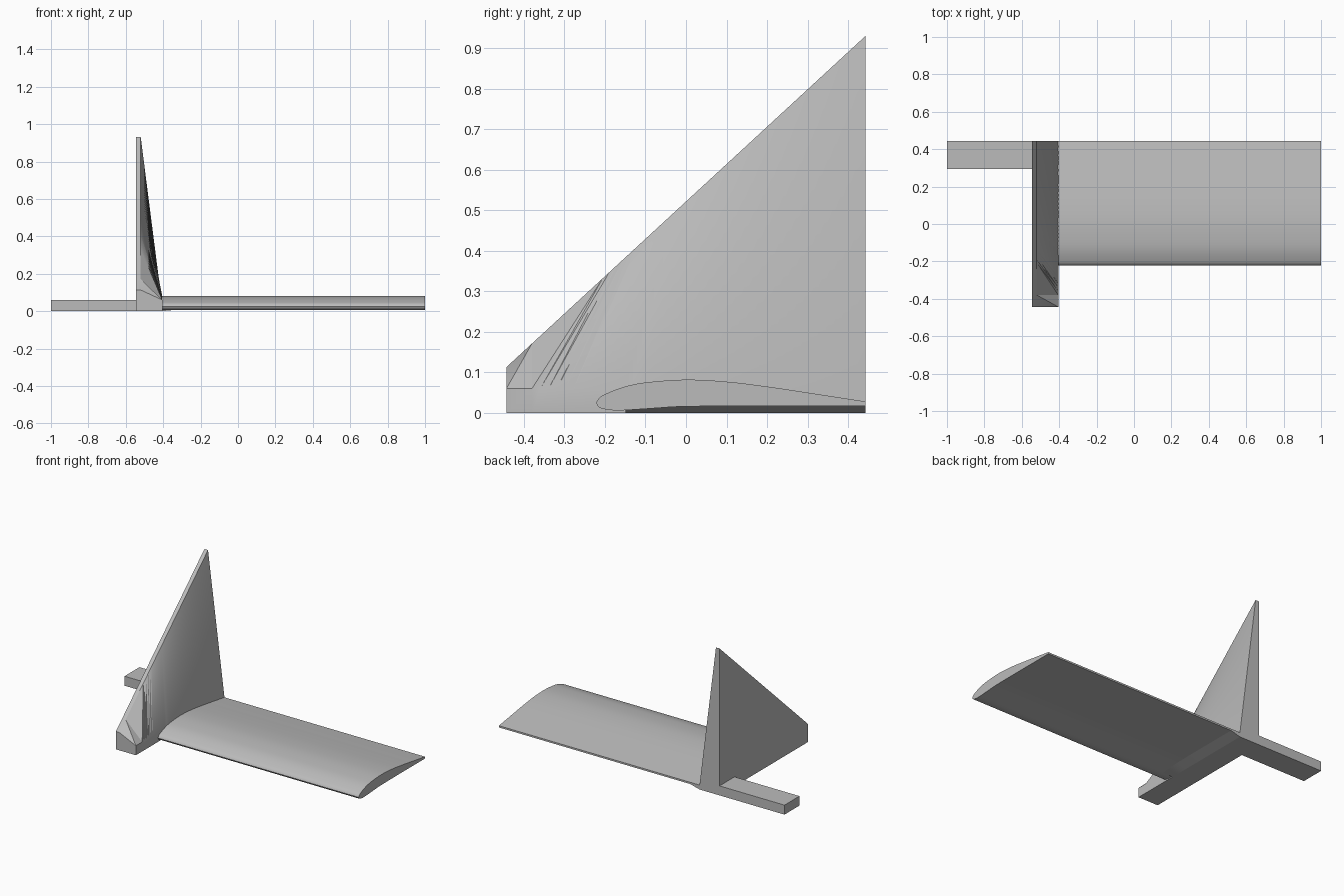
import bpy, bmesh, math

cube = bpy.data.objects.get("Cube")
if cube:
    bpy.data.objects.remove(cube, do_unlink=True)

grey = bpy.data.materials.new("plain grey")
grey.use_nodes = True
COLOUR = (0.5, 0.5, 0.5, 1)
grey.diffuse_color = COLOUR
grey.node_tree.nodes["Principled BSDF"].inputs["Base Color"].default_value = COLOUR

# Shared limits
X_OUT, X_RIDGE, X_ROOT = -0.545, -0.52, -0.405
FRONT, BACK, NOSE, STEP = -0.443, 0.443, -0.222, -0.38


def interp(points, y):
    """Smooth interpolation through a short profile."""
    n = len(points)
    for i in range(n - 1):
        (y0, z0), (y1, z1) = points[i], points[i + 1]
        if y <= y1 or i == n - 2:
            pa, pb = points[max(i - 1, 0)], points[min(i + 2, n - 1)]
            m0 = (z1 - pa[1]) / (y1 - pa[0])
            m1 = (pb[1] - z0) / (pb[0] - y0)
            h = y1 - y0
            t = min(max((y - y0) / h, 0), 1)
            return ((2*t**3 - 3*t*t + 1) * z0 + (t**3 - 2*t*t + t) * h * m0
                    + (3*t*t - 2*t**3) * z1 + (t**3 - t*t) * h * m1)


UPPER = [(NOSE, 0.025), (-0.215, 0.036), (-0.2, 0.046), (-0.15, 0.065), (-0.1, 0.075),
         (0, 0.082), (0.1, 0.077), (0.2, 0.065), (0.3, 0.05), (BACK, 0.028)]
LOWER = [(NOSE, 0.025), (-0.215, 0.014), (-0.2, 0.009), (-0.17, 0.006),
         (-0.1, 0.01), (0, 0.016), (BACK, 0.017)]


def ridge(y):
    return 0.113 + (y - FRONT) * (0.93 - 0.113) / (BACK - FRONT)


def finish(name, bm):
    bmesh.ops.remove_doubles(bm, verts=bm.verts, dist=1e-5)
    bmesh.ops.recalc_face_normals(bm, faces=bm.faces)
    mesh = bpy.data.meshes.new(name)
    bm.to_mesh(mesh)
    bm.free()
    mesh.materials.append(grey)
    obj = bpy.data.objects.new(name, mesh)
    bpy.context.collection.objects.link(obj)
    bpy.ops.object.select_all(action="DESELECT")
    obj.select_set(True)
    bpy.context.view_layer.objects.active = obj
    bpy.ops.object.shade_smooth_by_angle(angle=math.radians(25))


def loft(name, sections, split=None):
    """Skin closed sections; the strip numbered split is made of triangles."""
    bm = bmesh.new()
    rings = [[bm.verts.new(p) for p in s] for s in sections]
    n = len(rings[0])
    for a, b in zip(rings, rings[1:]):
        for k in range(n):
            j = (k + 1) % n
            if k == split:
                bm.faces.new((a[k], a[j], b[j]))
                bm.faces.new((a[k], b[j], b[k]))
            else:
                bm.faces.new((a[k], a[j], b[j], b[k]))
    bm.faces.new(rings[0])
    bm.faces.new(rings[-1])
    finish(name, bm)


# Upright fin, flat outside, sloping inside down to the wing root
STATIONS = 40
pairs = [(FRONT, FRONT), (STEP, STEP)]
for i in range(STATIONS + 1):
    t = i / STATIONS
    pairs.append((STEP + (BACK - STEP) * t, NOSE + (BACK - NOSE) * t))
fin = []
for base, top in pairs:
    root = 0.06 if base < -0.15 else interp(UPPER, base)
    if base < 0:
        root = max(root, 0.06)
    fin.append([(X_OUT, base, 0), (X_ROOT, base, 0), (X_ROOT, base, root),
                (X_RIDGE, top, ridge(top)), (X_OUT, top, ridge(top))])
loft("upright_fin", fin, split=2)

# Wing with a rounded nose and a thin blunt rear edge
ys = [NOSE + (BACK - NOSE) * (1 - math.cos(math.pi / 2 * i / 40)) for i in range(41)]
outline = [(y, interp(UPPER, y)) for y in ys]
outline += [(y, interp(LOWER, y)) for y in reversed(ys[1:])]
loft("wing", [[(x, y, z) for y, z in outline] for x in (X_ROOT, 1)])

# Thin fairing under the wing root
under = [y for y in ys if y > -0.16]
loft("root_fairing", [[(X_ROOT, y, 0), (-0.34, y, interp(LOWER, y)),
                       (X_ROOT, y, interp(LOWER, y))] for y in under])

# Rear tab on the outside of the fin
tab = [(0.293, 0), (BACK, 0), (BACK, 0.06), (0.293, 0.06)]
loft("rear_tab", [[(x, y, z) for y, z in tab] for x in (-1, X_OUT)])
